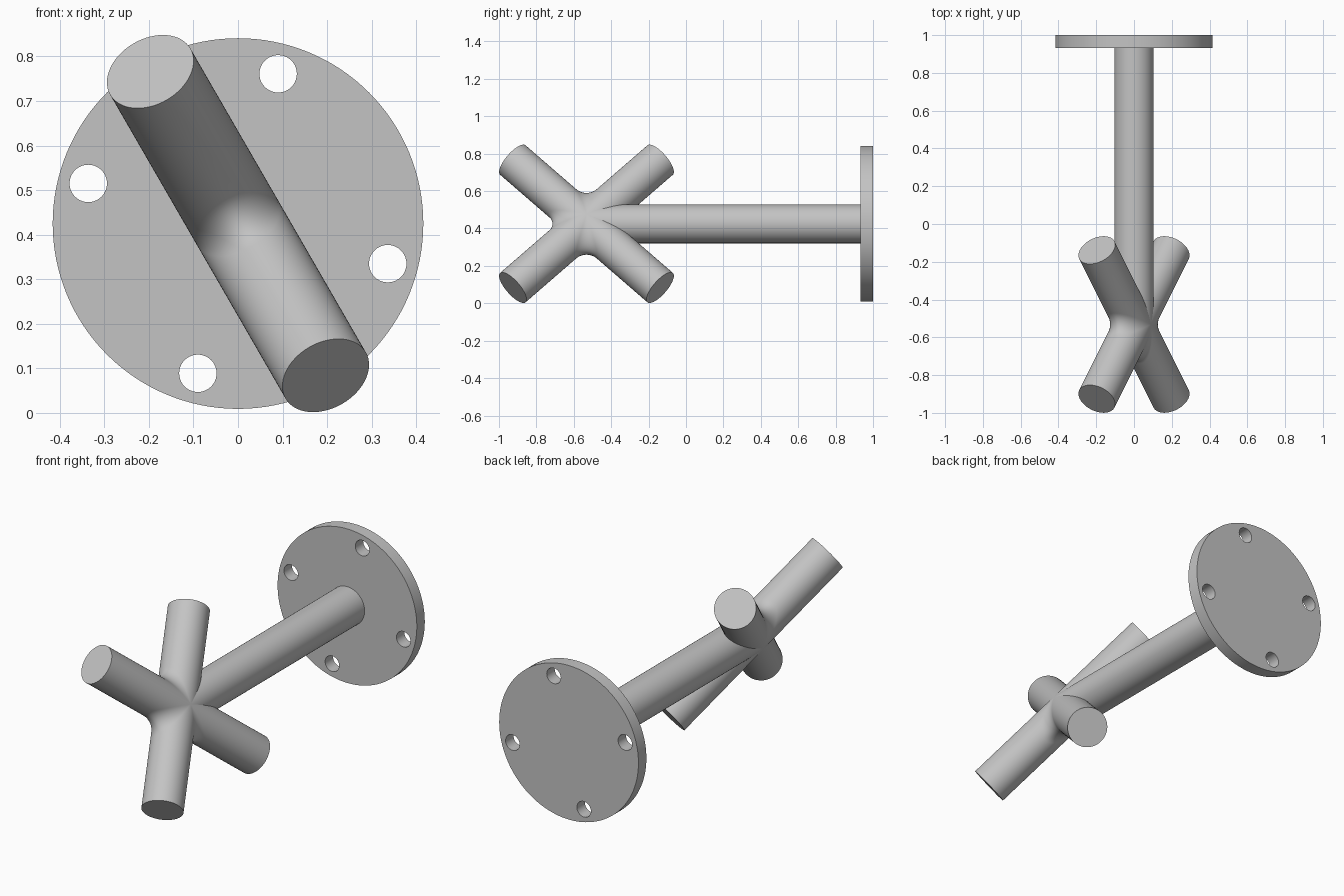
import bpy, bmesh
from math import sin, cos, pi, radians
from mathutils import Vector, Matrix

cube = bpy.data.objects.get("Cube")
if cube:
    bpy.data.objects.remove(cube)

grey = bpy.data.materials.new("plain grey")
grey.use_nodes = True
colour = (0.55, 0.55, 0.55, 1)
grey.diffuse_color = colour
grey.node_tree.nodes["Principled BSDF"].inputs["Base Color"].default_value = colour

AXIS_Z = 0.425       # height of the stem axis
HUB_Y = -0.532       # where the four arms cross
R = 0.104            # tube radius
FILLET = 0.085       # rounding between neighbouring arms
ARM = 0.557          # arm length from the hub


def finish(obj):
    obj.data.materials.clear()
    obj.data.materials.append(grey)
    bpy.ops.object.select_all(action='DESELECT')
    obj.select_set(True)
    bpy.context.view_layer.objects.active = obj
    bpy.ops.object.shade_smooth_by_angle(angle=radians(30))


def from_bmesh(name, bm):
    mesh = bpy.data.meshes.new(name)
    bm.to_mesh(mesh)
    bm.free()
    obj = bpy.data.objects.new(name, mesh)
    bpy.context.collection.objects.link(obj)
    finish(obj)
    return obj


# Cross of four arms: each quarter is a sheet running from one arm end,
# round the rolling-ball fillet, to the next arm end
bm = bmesh.new()
K = R + FILLET
STEPS, ARC = 32, 12
for quarter in range(4):
    turn = Matrix.Rotation(quarter * pi / 2, 3, 'Z')
    rows = []
    for i in range(STEPS + 1):
        t = -pi / 2 + pi * i / STEPS
        c, s = cos(t), sin(t)
        points = [Vector((ARM, R * c, R * s))]
        centre = Vector((K * c, K * c, K * s))
        to_a = Vector((0, -c, -s))
        to_b = Vector((-c, 0, -s))
        angle = to_a.angle(to_b)
        for j in range(ARC + 1):
            f = j / ARC
            if angle < 1e-4:
                d = to_a
            else:
                d = (to_a * sin((1 - f) * angle) + to_b * sin(f * angle)) / sin(angle)
            points.append(centre + d * FILLET)
        points.append(Vector((R * c, ARM, R * s)))
        rows.append([bm.verts.new(turn @ p) for p in points])
    for low, high in zip(rows, rows[1:]):
        for j in range(len(low) - 1):
            bm.faces.new((low[j], low[j + 1], high[j + 1], high[j]))
bmesh.ops.remove_doubles(bm, verts=bm.verts, dist=1e-5)
bmesh.ops.holes_fill(bm, edges=[e for e in bm.edges if e.is_boundary], sides=0)
bmesh.ops.recalc_face_normals(bm, faces=bm.faces)

# Lay the cross in its tilted plane, arms at 45 degrees to the stem
along = Vector((-sin(radians(30)), 0, cos(radians(30))))
back = Vector((0, 1, 0))
normal = along.cross(back)
plane = Matrix((along, back, normal)).transposed()
place = Matrix.Translation((0, HUB_Y, AXIS_Z)) @ (plane @ Matrix.Rotation(pi / 4, 3, 'Z')).to_4x4()
bmesh.ops.transform(bm, matrix=place, verts=bm.verts)
from_bmesh("cross_arms", bm)

# Stem from the hub to the wall plate
bm = bmesh.new()
stem_end = 0.94
bmesh.ops.create_cone(
    bm, cap_ends=True, segments=64, radius1=R, radius2=R, depth=stem_end - HUB_Y,
    matrix=Matrix.Translation((0, (stem_end + HUB_Y) / 2, AXIS_Z)) @ Matrix.Rotation(pi / 2, 4, 'X'))
from_bmesh("stem", bm)

# Round wall plate with four screw holes, as a filled and extruded outline
outline = bpy.data.curves.new("wall_plate", 'CURVE')
outline.dimensions = '2D'
outline.fill_mode = 'BOTH'
outline.extrude = 0.034


def add_circle(x, y, radius, sides):
    spline = outline.splines.new('POLY')
    spline.points.add(sides - 1)
    for i, p in enumerate(spline.points):
        a = 2 * pi * i / sides
        p.co = (x + radius * cos(a), y + radius * sin(a), 0, 1)
    spline.use_cyclic_u = True


add_circle(0, 0, 0.416, 128)
for i in range(4):
    a = radians(75 + 90 * i)
    add_circle(0.348 * cos(a), 0.348 * sin(a), 0.042, 40)
plate = bpy.data.objects.new("wall_plate", outline)
plate.location = (0, 0.966, AXIS_Z)
plate.rotation_euler = (pi / 2, 0, 0)
bpy.context.collection.objects.link(plate)
bpy.ops.object.select_all(action='DESELECT')
plate.select_set(True)
bpy.context.view_layer.objects.active = plate
bpy.ops.object.convert(target='MESH')
plate = bpy.context.view_layer.objects.active
bm = bmesh.new()
bm.from_mesh(plate.data)
bmesh.ops.remove_doubles(bm, verts=bm.verts, dist=1e-5)
bmesh.ops.recalc_face_normals(bm, faces=bm.faces)
bm.to_mesh(plate.data)
bm.free()
finish(plate)
